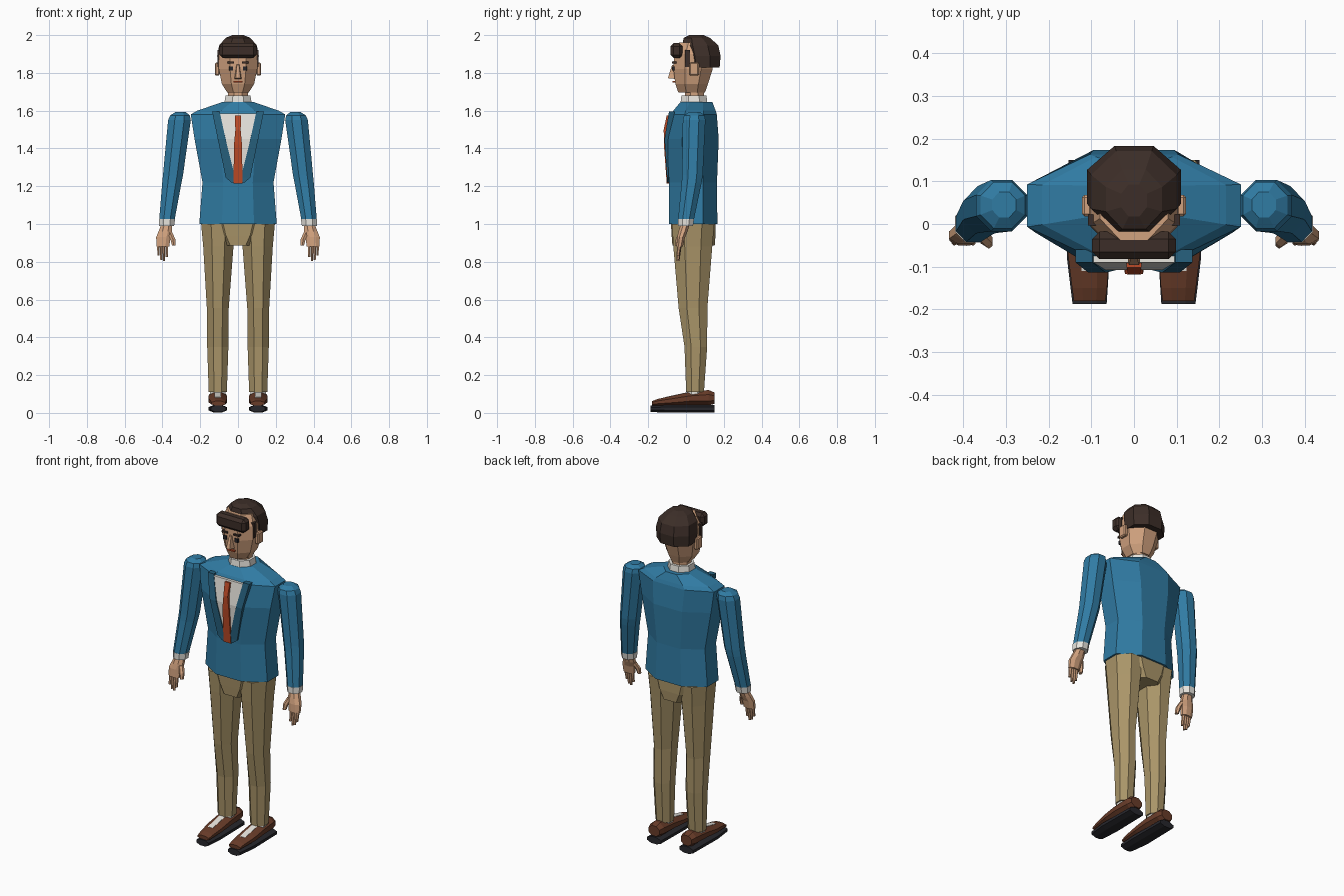
import bpy, bmesh, math

COLORS = {
    "blue": (.03, .20, .37), "navy": (.02, .12, .21), "tan": (.40, .30, .14),
    "skin": (.64, .36, .21), "hair": (.045, .027, .021), "brown": (.14, .045, .022),
    "red": (.51, .07, .02), "white": (.80, .78, .73), "black": (.02, .02, .025),
}
mats = {}
for key, c in COLORS.items():
    mats[key] = bpy.data.materials.new(key)
    mats[key].diffuse_color = (*c, 1)


def finish(name, bm, color, mirror=False):
    bmesh.ops.recalc_face_normals(bm, faces=bm.faces)
    me = bpy.data.meshes.new(name)
    bm.to_mesh(me)
    bm.free()
    me.materials.append(mats[color])
    ob = bpy.data.objects.new(name, me)
    bpy.context.collection.objects.link(ob)
    if mirror:
        ob.modifiers.new("mirror", 'MIRROR')
    return ob


def skin_rings(name, rings, color, mirror=False):
    bm = bmesh.new()
    loops = [[bm.verts.new(p) for p in r] for r in rings]
    n = len(loops[0])
    for a, b in zip(loops, loops[1:]):
        for i in range(n):
            bm.faces.new((a[i], a[(i + 1) % n], b[(i + 1) % n], b[i]))
    bm.faces.new(loops[0])
    bm.faces.new(loops[-1])
    return finish(name, bm, color, mirror)


def loft(name, rows, color, mirror=False, n=8, axis='z'):
    """rows: (position along axis, cx, cross centre, half width, half depth)"""
    k = 1 / math.cos(math.pi / n)      # flats sit at the given half sizes
    rings = []
    for t, cx, c, rx, r in rows:
        ring = []
        for i in range(n):
            a = (i + .5) * 2 * math.pi / n
            u, v = cx + rx * k * math.cos(a), c + r * k * math.sin(a)
            ring.append((u, v, t) if axis == 'z' else (u, t, v))
        rings.append(ring)
    return skin_rings(name, rings, color, mirror)


def ribbon(name, rows, depth, color, mirror=False):
    """rows: (x left, x right, front y, z), given thickness backwards"""
    rings = [[(a, y, z), (b, y, z), (b, y + depth, z), (a, y + depth, z)]
             for a, b, y, z in rows]
    return skin_rings(name, rings, color, mirror)


def box(name, x0, x1, y0, y1, z0, z1, color, mirror=False, bevel=0):
    ob = ribbon(name, [(x0, x1, y0, z0), (x0, x1, y0, z1)], y1 - y0, color, mirror)
    if bevel:
        m = ob.modifiers.new("bevel", 'BEVEL')
        m.width, m.segments = bevel, 1
    return ob


# Jacket
loft("jacket", [(1.0, 0, .038, .205, .128), (1.22, 0, .037, .188, .127),
                (1.45, 0, .036, .230, .137), (1.58, 0, .043, .250, .120),
                (1.60, 0, .045, .215, .112), (1.645, 0, .055, .085, .085)], "blue")
ribbon("shirt_front", [(-.018, .018, -.096, 1.23), (-.065, .065, -.108, 1.45),
                       (-.098, .098, -.090, 1.585)], .03, "white")
ribbon("lapel", [(.008, .035, -.101, 1.22), (.015, .065, -.101, 1.245),
                 (.066, .107, -.114, 1.45), (.097, .137, -.090, 1.595)],
       .03, "navy", True)
ribbon("tie", [(-.024, .024, -.102, 1.215), (-.021, .021, -.117, 1.42),
               (-.014, .014, -.118, 1.50), (-.017, .017, -.102, 1.575)], .02, "red")
loft("collar", [(1.635, 0, .042, .073, .072), (1.68, 0, .042, .066, .066)], "white")

# Arms
loft("sleeve", [(1.025, .376, .000, .041, .042), (1.22, .350, .030, .051, .053),
                (1.26, .344, .034, .053, .055), (1.55, .310, .043, .060, .060),
                (1.575, .307, .044, .052, .054), (1.592, .304, .045, .028, .030)],
     "blue", True)
loft("cuff", [(.99, .378, -.003, .040, .040), (1.027, .376, .000, .043, .043)],
     "white", True)
loft("hand", [(.882, .398, -.033, .034, .017), (.93, .395, -.026, .038, .021),
              (.96, .385, -.016, .036, .024), (.995, .379, -.005, .028, .024)],
     "skin", True)
for i, tip in enumerate((.825, .803, .810, .832)):
    x = .376 + i * .0145
    loft(f"finger_{i + 1}", [(tip, x + .001, -.043, .0055, .007),
                             (.89, x + .002, -.034, .0075, .010)], "skin", True, n=6)
loft("thumb", [(.885, .340, -.045, .009, .011), (.92, .345, -.038, .013, .014),
               (.955, .360, -.022, .012, .014)], "skin", True, n=6)

# Trousers
loft("hips", [(.885, 0, .040, .098, .112), (.94, 0, .040, .155, .116),
              (1.005, 0, .038, .193, .118)], "tan")
loft("trouser_leg", [(.11, .107, .048, .048, .047), (.35, .107, .052, .056, .060),
                     (.555, .107, .037, .058, .076), (.88, .104, .036, .080, .103),
                     (1.0, .105, .038, .090, .112)], "tan", True)

# Shoes
loft("sock", [(.085, .107, .045, .040, .040), (.125, .107, .046, .040, .040)],
     "white", True)
loft("sole", [(-.187, .104, .022, .040, .018), (-.08, .107, .022, .050, .020),
              (.15, .107, .022, .046, .020)], "black", True, axis='y')
loft("shoe", [(-.18, .104, .050, .037, .012), (-.15, .104, .056, .041, .018),
              (-.06, .107, .066, .049, .027), (.02, .107, .076, .049, .034),
              (.12, .107, .080, .045, .041), (.15, .107, .078, .036, .030)],
     "brown", True, axis='y')
loft("shoe_laces", [(-.11, .107, .074, .016, .010), (.01, .107, .100, .018, .010)],
     "white", True, n=4, axis='y')

# Head
loft("neck", [(1.65, 0, .044, .052, .050), (1.75, 0, .044, .052, .050)], "skin")
loft("head", [(1.695, 0, .030, .056, .070), (1.74, 0, .030, .085, .086),
              (1.82, 0, .037, .102, .104), (1.90, 0, .042, .103, .105),
              (1.96, 0, .048, .080, .085)], "skin")
box("ear", .098, .122, .018, .068, 1.785, 1.855, "skin", True, .006)
skin_rings("nose", [[(-.020, -.055, 1.768), (.020, -.055, 1.768), (.012, -.096, 1.772),
                     (-.012, -.096, 1.772)],
                    [(-.010, -.055, 1.845), (.010, -.055, 1.845), (.006, -.074, 1.842),
                     (-.006, -.074, 1.842)]], "skin")
box("eye", .027, .048, -.073, -.050, 1.812, 1.834, "black", True)
box("eyebrow", .020, .056, -.074, -.050, 1.850, 1.860, "hair", True)
box("mouth", -.024, .024, -.071, -.045, 1.750, 1.758, "red")

# Hair
loft("hair_cap", [(1.828, 0, .090, .106, .088), (1.89, 0, .087, .110, .096),
                  (1.945, 0, .075, .100, .096), (1.985, 0, .058, .066, .070),
                  (2.0, 0, .055, .030, .038)], "hair")
box("sideburn", .088, .108, -.004, .022, 1.83, 1.92, "hair", True)
box("fringe", -.098, .098, -.082, -.018, 1.878, 1.958, "hair", bevel=.017)
